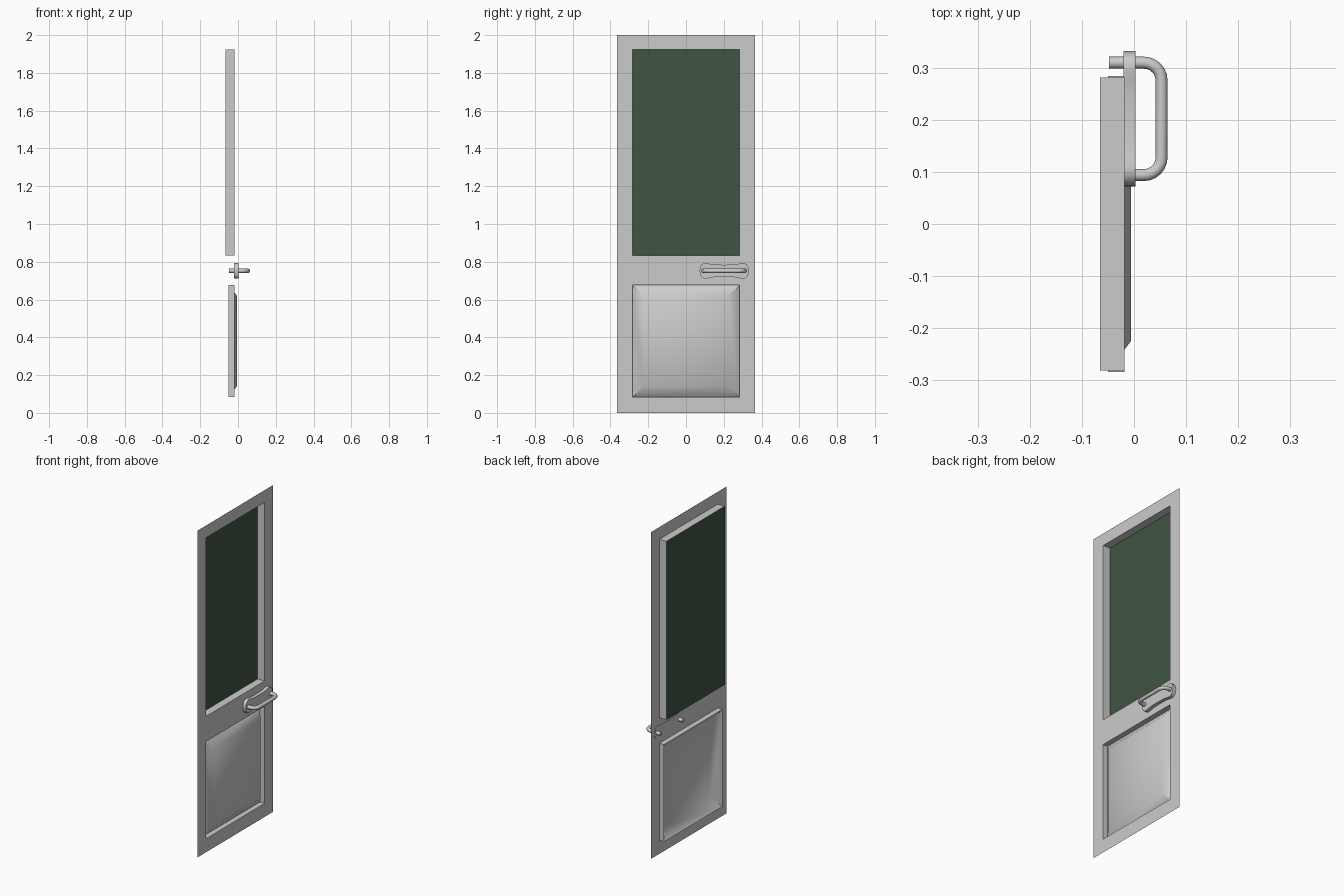
import bpy, bmesh, math

if "Cube" in bpy.data.objects:
    bpy.data.objects.remove(bpy.data.objects["Cube"])

SHEET, H = -0.018, 2.0


def make(name, bm, smooth=False, mat=None):
    mesh = bpy.data.meshes.new(name)
    bm.to_mesh(mesh)
    bm.free()
    ob = bpy.data.objects.new(name, mesh)
    bpy.context.collection.objects.link(ob)
    if mat:
        mesh.materials.append(mat)
    if smooth:
        bpy.ops.object.select_all(action='DESELECT')
        ob.select_set(True)
        bpy.context.view_layer.objects.active = ob
        bpy.ops.object.shade_smooth_by_angle(angle=math.radians(45))
    return ob


def rect_loft(name, rings, cap=False, **kw):
    """Skin rectangles given as (x, half width, bottom, top)."""
    bm = bmesh.new()
    loops = [[bm.verts.new((x, y, z)) for y, z in
              ((-w, b), (w, b), (w, t), (-w, t))] for x, w, b, t in rings]
    for a, b in zip(loops, loops[1:]):
        for i in range(4):
            j = (i + 1) % 4
            bm.faces.new((a[i], a[j], b[j], b[i]))
    if cap:
        bm.faces.new(loops[-1])
    return make(name, bm, **kw)


# Thin door sheet with two openings
ys = (-0.365, -0.282, 0.282, 0.365)
zs = (0.0, 0.083, 0.677, 0.832, 1.925, H)
bm = bmesh.new()
grid = [[bm.verts.new((SHEET, y, z)) for y in ys] for z in zs]
for r in range(5):
    for c in range(3):
        if c == 1 and r in (1, 3):
            continue
        bm.faces.new((grid[r][c], grid[r][c + 1], grid[r + 1][c + 1], grid[r + 1][c]))
make("door_sheet", bm)

# Window recess walls and dark glass at the back
green = bpy.data.materials.new("dark_glass")
green.diffuse_color = (0.05, 0.09, 0.056, 1)
green.use_nodes = True
green.node_tree.nodes["Principled BSDF"].inputs["Base Color"].default_value = green.diffuse_color
rect_loft("window_recess", [(SHEET, 0.282, 0.832, 1.925), (-0.065, 0.282, 0.832, 1.925)])
rect_loft("window_glass", [(-0.065, 0.282, 0.832, 1.925)], cap=True, mat=green)

# Lower recess and its raised, bevelled panel
rect_loft("lower_recess", [(SHEET, 0.284, 0.083, 0.677), (-0.05, 0.284, 0.083, 0.677)])
rect_loft("lower_panel", [(-0.05, 0.284, 0.083, 0.677), (-0.006, 0.225, 0.14, 0.62)],
          cap=True, smooth=True)

# Handle back plate with a waisted outline
CY, CZ = 0.202, 0.752
quarter = [(0.13, 0), (0.128, 0.018), (0.12, 0.033), (0.107, 0.041), (0.092, 0.041),
           (0.075, 0.037), (0.05, 0.033), (0, 0.032)]
half = quarter + [(-y, z) for y, z in quarter[-2::-1]]
outline = half + [(y, -z) for y, z in half[-2:0:-1]]
bm = bmesh.new()
base = bm.faces.new([bm.verts.new((-0.02, CY + y, CZ + z)) for y, z in outline])
ext = bmesh.ops.extrude_face_region(bm, geom=[base], use_keep_orig=True)
bmesh.ops.translate(bm, vec=(0.023, 0, 0),
                    verts=[v for v in ext["geom"] if isinstance(v, bmesh.types.BMVert)])
bmesh.ops.recalc_face_normals(bm, faces=bm.faces)
make("handle_plate", bm, smooth=True)

# Pull bar: round tube with two bends, passing through the sheet
R, X, D = 0.034, 0.053, 0.108
side = [(-0.048, D)] + [(X - R + R * math.sin(a), D - R + R * math.cos(a))
                        for a in (math.pi / 2 * i / 6 for i in range(7))]
path = side + [(x, -d) for x, d in reversed(side)]
cu = bpy.data.curves.new("handle_bar", 'CURVE')
cu.dimensions = '3D'
cu.bevel_depth = 0.0115
cu.bevel_resolution = 4
cu.use_fill_caps = True
sp = cu.splines.new('POLY')
sp.points.add(len(path) - 1)
for p, (x, d) in zip(sp.points, path):
    p.co = (x, CY + d, CZ, 1)
bar = bpy.data.objects.new("handle_bar", cu)
bpy.context.collection.objects.link(bar)
bpy.ops.object.select_all(action='DESELECT')
bar.select_set(True)
bpy.context.view_layer.objects.active = bar
bpy.ops.object.convert(target='MESH')
bpy.ops.object.shade_smooth_by_angle(angle=math.radians(45))
